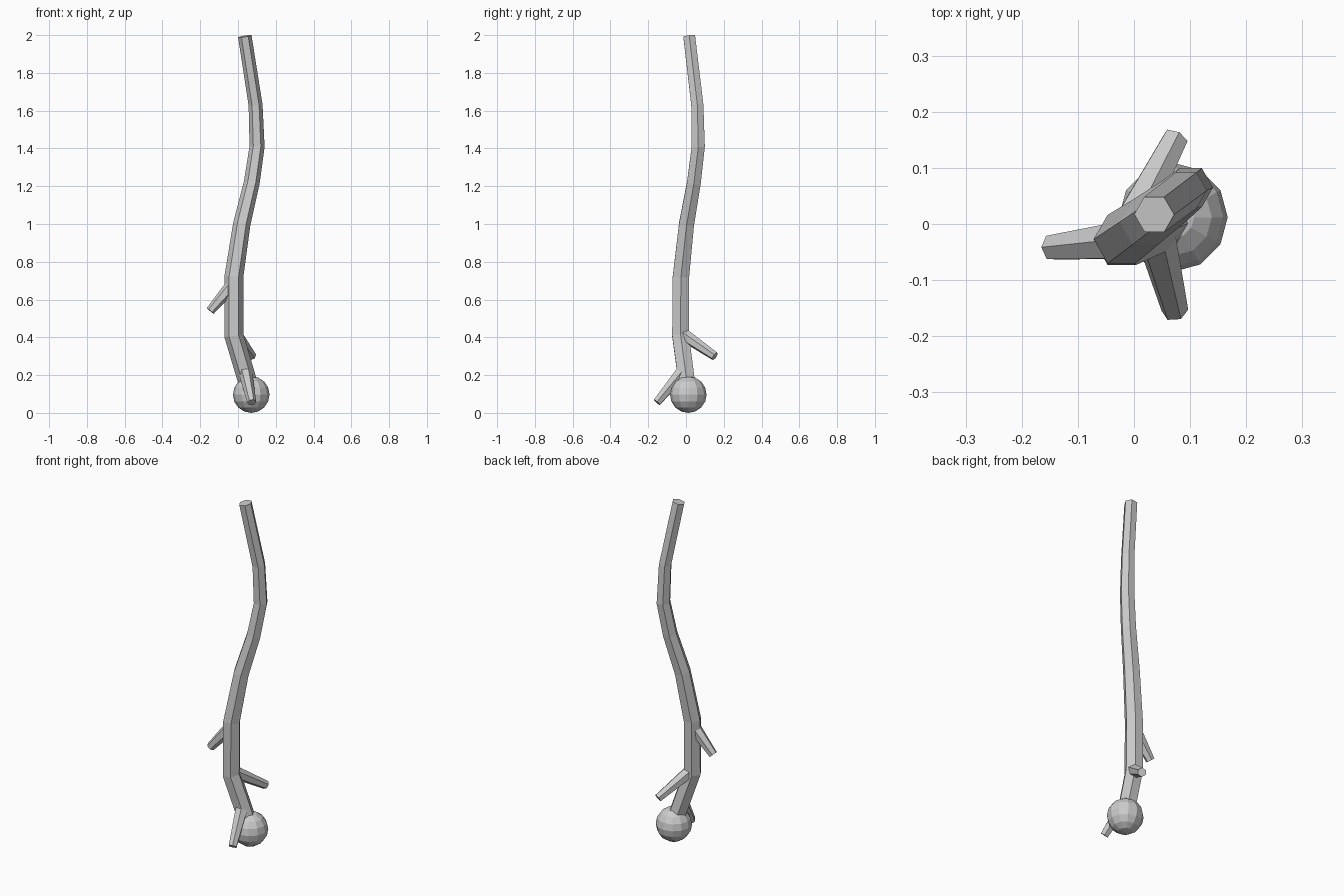
import bpy, bmesh, math
from mathutils import Vector

if "Cube" in bpy.data.objects:
    bpy.data.objects.remove(bpy.data.objects["Cube"])


def hex_tube(name, points, radii, sides=6):
    """Faceted tube through points listed bottom to top, rings square to the path."""
    pts = [Vector(p) for p in points]
    bm = bmesh.new()
    rings = []
    for i, (p, r) in enumerate(zip(pts, radii)):
        tangent = Vector((0, 0, 0))
        if i > 0:
            tangent += (p - pts[i - 1]).normalized()
        if i < len(pts) - 1:
            tangent += (pts[i + 1] - p).normalized()
        rot = Vector((0, 0, 1)).rotation_difference(tangent)
        ring = []
        for k in range(sides):
            a = math.tau * k / sides
            ring.append(bm.verts.new(p + rot @ Vector((r * math.cos(a), r * math.sin(a), 0))))
        rings.append(ring)
    for low, high in zip(rings, rings[1:]):
        for k in range(sides):
            n = (k + 1) % sides
            bm.faces.new((low[k], low[n], high[n], high[k]))
    bm.faces.new(rings[0][::-1])
    bm.faces.new(rings[-1])
    mesh = bpy.data.meshes.new(name)
    bm.to_mesh(mesh)
    bm.free()
    obj = bpy.data.objects.new(name, mesh)
    bpy.context.collection.objects.link(obj)
    return obj


# Crooked, tapering shaft
hex_tube("shaft",
         [(0.07, 0.012, 0.10), (-0.022, -0.029, 0.41), (-0.022, -0.027, 0.72),
          (0.02, 0.003, 1.0), (0.073, 0.042, 1.22), (0.101, 0.065, 1.41),
          (0.093, 0.06, 1.63), (0.036, 0.017, 1.994)],
         [0.05, 0.051, 0.050, 0.046, 0.042, 0.040, 0.037, 0.036])

# Cut-off side twigs, listed tip first
twigs = {
    "left_twig": [(-0.147, -0.042, 0.54), (-0.022, -0.030, 0.685)],
    "back_twig": [(0.074, 0.153, 0.30), (-0.018, -0.025, 0.422)],
    "front_twig": [(0.073, -0.154, 0.056), (0.036, -0.012, 0.228)],
}
for name, path in twigs.items():
    hex_tube(name, path, [0.024, 0.037])

# Faceted knob at the lower end
bpy.ops.mesh.primitive_uv_sphere_add(segments=12, ring_count=8, radius=0.097,
                                     location=(0.07, 0.012, 0.097))
bpy.context.object.name = "knob"
